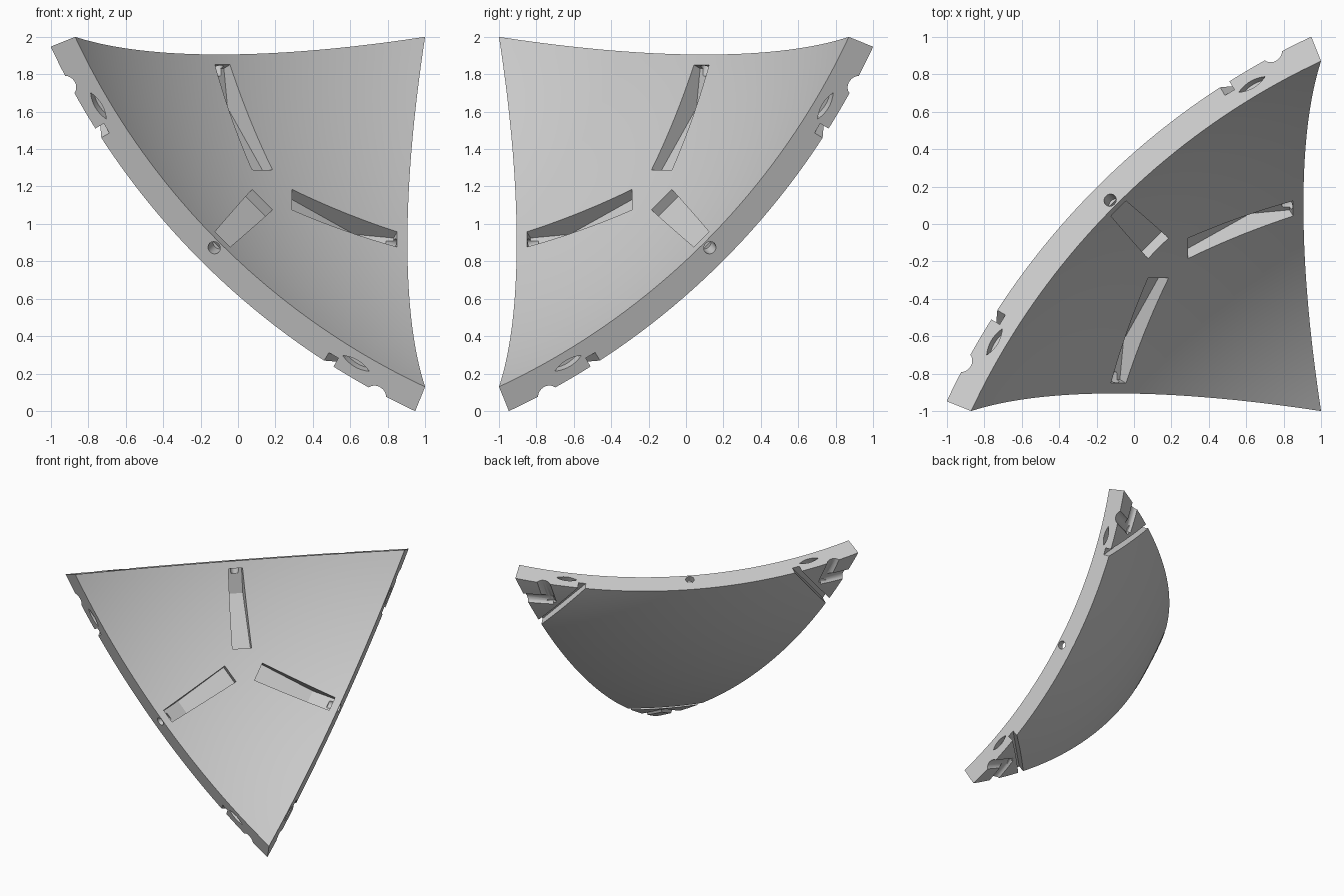
import bpy, bmesh, math
from mathutils import Matrix, Vector

default = bpy.data.objects.get("Cube")
if default:
    bpy.data.objects.remove(default, do_unlink=True)

R_IN, R_OUT, STEPS = 3.618, 3.768, 40
# Sphere-centred frame: the panel points along (1, 1, 1), then is moved to its place
PLACE = Matrix.Translation((2.27, -2.27, 3.27)) @ Matrix.Diagonal((-1, 1, -1, 1))
CORNERS = [Vector(v).normalized() for v in
           ((3.14, 1.27, 1.27), (1.27, 3.14, 1.27), (1.27, 1.27, 3.14))]
AXIS = Vector((1, 1, 1)).normalized()
PAIRS = [(i, j) for i in range(3) for j in range(3) if i != j]


def along(a, b, angle):
    """Direction reached by turning from a towards b."""
    side = (b - a * a.dot(b)).normalized()
    return a * math.cos(angle) + side * math.sin(angle)


def finish(name, bm):
    bmesh.ops.recalc_face_normals(bm, faces=bm.faces)
    bm.transform(PLACE)
    mesh = bpy.data.meshes.new(name)
    bm.to_mesh(mesh)
    bm.free()
    obj = bpy.data.objects.new(name, mesh)
    bpy.context.collection.objects.link(obj)
    return obj


def hull(bm, points):
    verts = [bm.verts.new(p) for p in points]
    res = bmesh.ops.convex_hull(bm, input=verts)
    bmesh.ops.delete(bm, geom=[v for v in res["geom_interior"]
                               if isinstance(v, bmesh.types.BMVert)], context='VERTS')


def rod(bm, start, end, radius, sides=24):
    d = end - start
    mat = Matrix.Translation((start + end) / 2) @ d.to_track_quat('Z', 'Y').to_matrix().to_4x4()
    bmesh.ops.create_cone(bm, cap_ends=True, segments=sides, radius1=radius,
                          radius2=radius, depth=d.length, matrix=mat)


# Curved triangular shell: inner and outer skins joined by radial walls
bm = bmesh.new()
skins = []
for radius in (R_IN, R_OUT):
    grid = {}
    for i in range(STEPS + 1):
        for j in range(STEPS + 1 - i):
            d = CORNERS[0] * (STEPS - i - j) + CORNERS[1] * i + CORNERS[2] * j
            grid[i, j] = bm.verts.new(d.normalized() * radius)
    for i in range(STEPS):
        for j in range(STEPS - i):
            bm.faces.new((grid[i, j], grid[i + 1, j], grid[i, j + 1]))
            if i + j < STEPS - 1:
                bm.faces.new((grid[i + 1, j], grid[i + 1, j + 1], grid[i, j + 1]))
    skins.append(grid)
rim = ([(i, 0) for i in range(STEPS)] + [(STEPS - j, j) for j in range(STEPS)]
       + [(0, STEPS - j) for j in range(STEPS)])
for k, a in enumerate(rim):
    b = rim[(k + 1) % len(rim)]
    bm.faces.new((skins[0][a], skins[0][b], skins[1][b], skins[1][a]))
panel = finish("curved_panel", bm)

cutters = []

# Three ramped pockets in the hollow face, from the middle towards each edge
bm = bmesh.new()
out = Vector((1, 1, 0)).normalized()
across = Vector((1, -1, 0)).normalized()
for k in range(3):
    turn = Matrix.Rotation(math.radians(120 * k), 3, AXIS)
    pts = []
    for degrees, depth, half in ((33.2, .06, .077), (26.2, .118, .063), (23.1, .05, .057)):
        t = math.radians(degrees)
        d = out * math.cos(t) + Vector((0, 0, math.sin(t)))
        pts += [turn @ (d * r + across * s * half)
                for r in (R_IN - .1, R_IN + depth) for s in (-1, 1)]
    hull(bm, pts)
cutters.append(finish("pocket_cutter", bm))

# Round pin hole in the middle of each side wall
bm = bmesh.new()
for i in range(3):
    a, b = CORNERS[i], CORNERS[(i + 1) % 3]
    mid = (a + b).normalized() * (R_IN + .043)
    n = a.cross(b).normalized()
    rod(bm, mid - n * .1, mid + n * .1, .034)
cutters.append(finish("pin_hole_cutter", bm))

# Lens-shaped slots in the side walls near the corners
bm = bmesh.new()
for i, j in PAIRS:
    d = along(CORNERS[i], CORNERS[j], .107)
    n = CORNERS[i].cross(CORNERS[j]).normalized()
    t = n.cross(d)
    pts = []
    for s in range(-6, 7):
        u = s / 6
        for v in ((-1, 1) if abs(s) < 6 else (0,)):
            p = d * (R_IN + .067) + t * u * .083 + d * v * .02 * (1 - u * u)
            pts += [p - n * .06, p + n * .06]
    hull(bm, pts)
cutters.append(finish("lens_slot_cutter", bm))

# Square groove across the outer skin at each corner
bm = bmesh.new()
for i in range(3):
    c, a, b = (CORNERS[(i + k) % 3] for k in range(3))
    p, q = along(c, a, .141) * R_OUT, along(c, b, .141) * R_OUT
    t = (q - p).normalized()
    r = (p + q).normalized()
    w = t.cross(r)
    hull(bm, [e + r * h + w * s for e in (p - t * .15, q + t * .15)
              for h in (-.055, .1) for s in (-.025, .025)])
cutters.append(finish("groove_cutter", bm))

# Rounded channels running in from the walls and meeting behind each corner
for name, step in (("channel_cutter_one", 1), ("channel_cutter_two", 2)):
    bm = bmesh.new()
    for i in range(3):
        c = CORNERS[i]
        start = along(c, CORNERS[(i + step) % 3], .0605) * (R_OUT + .022)
        apex = along(c, AXIS, .09) * (R_OUT + .022)
        d = (apex - start).normalized()
        rod(bm, start - d * .12, apex + d * .03, .055)
    cutters.append(finish(name, bm))

# Carve the shell
bpy.ops.object.select_all(action='DESELECT')
bpy.context.view_layer.objects.active = panel
panel.select_set(True)
for cutter in cutters:
    cutter.hide_render = True
    mod = panel.modifiers.new(cutter.name, 'BOOLEAN')
    mod.operation = 'DIFFERENCE'
    mod.solver = 'EXACT'
    mod.object = cutter
    bpy.ops.object.modifier_apply(modifier=mod.name)
    bpy.data.objects.remove(cutter, do_unlink=True)

# Plain grey finish
grey = bpy.data.materials.new("light_grey")
grey.use_nodes = True
grey.diffuse_color = (.6, .6, .6, 1)
grey.node_tree.nodes["Principled BSDF"].inputs["Base Color"].default_value = (.6, .6, .6, 1)
panel.data.materials.clear()
panel.data.materials.append(grey)
bpy.ops.object.shade_smooth_by_angle(angle=math.radians(25))
